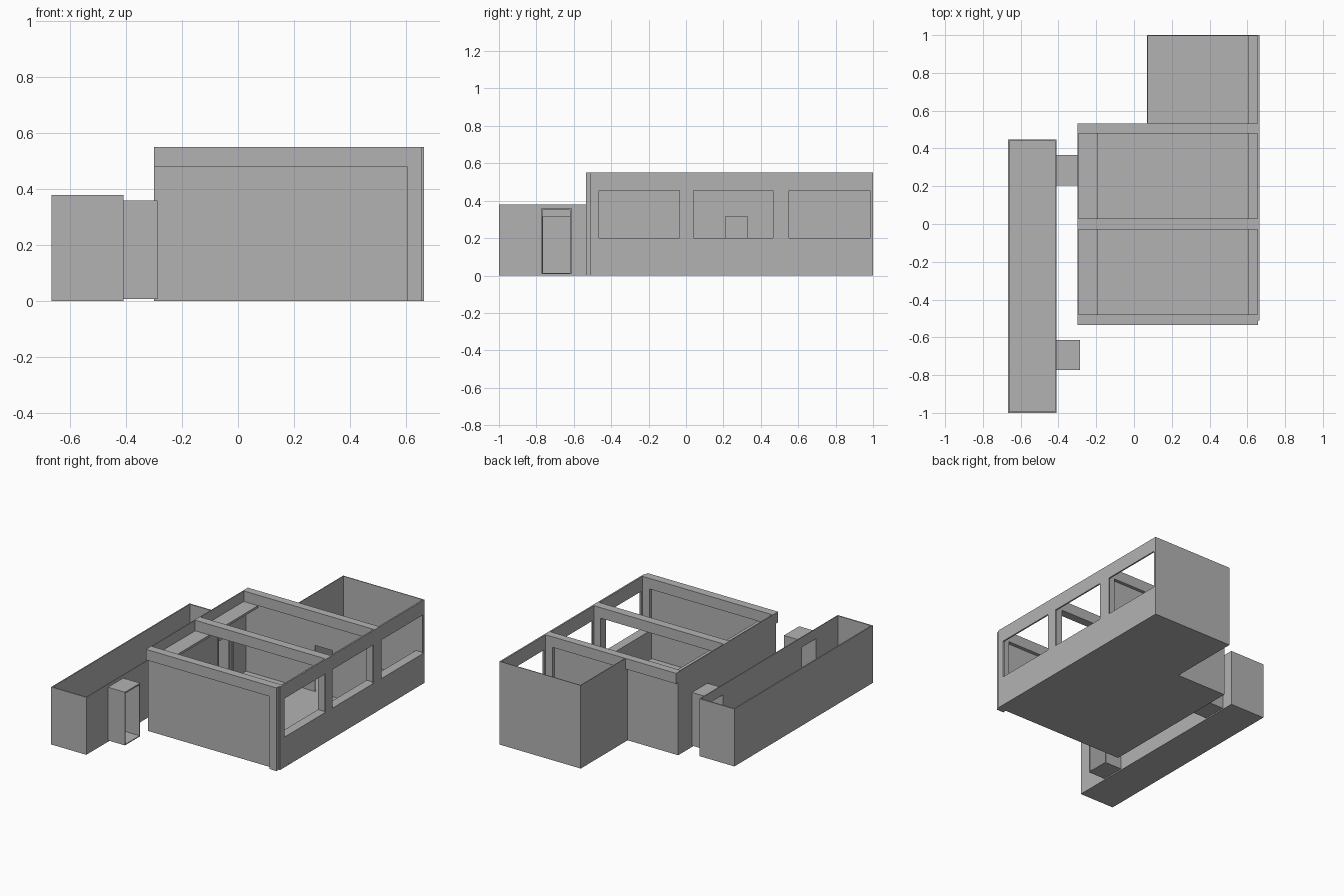
import bpy, bmesh
from mathutils import Vector

old = bpy.data.objects.get("Cube")
if old:
    bpy.data.objects.remove(old)

grey = bpy.data.materials.new("plain_grey")
grey.use_nodes = True
grey.diffuse_color = (0.45, 0.45, 0.45, 1)
grey.node_tree.nodes["Principled BSDF"].inputs["Base Color"].default_value = (0.45, 0.45, 0.45, 1)


def finish(name, bm):
    bmesh.ops.recalc_face_normals(bm, faces=bm.faces)
    mesh = bpy.data.meshes.new(name)
    bm.to_mesh(mesh)
    bm.free()
    mesh.materials.append(grey)
    obj = bpy.data.objects.new(name, mesh)
    bpy.context.collection.objects.link(obj)
    return obj


def box(name, x, y, z):
    """Box from (low, high) ranges on each axis."""
    bm = bmesh.new()
    bmesh.ops.create_cube(bm, size=1)
    for v in bm.verts:
        v.co = [r[0] + (c + 0.5) * (r[1] - r[0]) for r, c in zip((x, y, z), v.co)]
    return finish(name, bm)


def wall(name, axis, depth, span, height, openings=()):
    """Upright wall facing an axis, with rectangular openings (a0, a1, z0, z1)."""
    def place(a, z):
        return Vector((depth[0], a, z)) if axis == "x" else Vector((a, depth[0], z))
    cuts_a = sorted(set(span) | {a for o in openings for a in o[:2]})
    cuts_z = sorted(set(height) | {z for o in openings for z in o[2:]})
    bm = bmesh.new()
    for a0, a1 in zip(cuts_a, cuts_a[1:]):
        for z0, z1 in zip(cuts_z, cuts_z[1:]):
            a, z = (a0 + a1) / 2, (z0 + z1) / 2
            if any(o[0] < a < o[1] and o[2] < z < o[3] for o in openings):
                continue
            bm.faces.new([bm.verts.new(place(*p)) for p in
                          ((a0, z0), (a1, z0), (a1, z1), (a0, z1))])
    bmesh.ops.remove_doubles(bm, verts=bm.verts, dist=0.0001)
    made = bmesh.ops.extrude_face_region(bm, geom=bm.faces[:], use_keep_orig=True)
    thick = depth[1] - depth[0]
    shift = (thick, 0, 0) if axis == "x" else (0, thick, 0)
    bmesh.ops.translate(bm, vec=shift,
                        verts=[g for g in made["geom"] if isinstance(g, bmesh.types.BMVert)])
    bmesh.ops.recalc_face_normals(bm, faces=bm.faces)
    bmesh.ops.dissolve_limit(bm, angle_limit=0.01, verts=bm.verts, edges=bm.edges)
    return finish(name, bm)


TOP, FLOOR, DOOR = 0.55, 0.01, 0.315
FULL = (0, TOP)
WEST, EAST, WING = -0.30, 0.665, 0.07
SILL = 0.2

# Floors of the hall and its rear wing
box("hall_floor", (WEST, EAST), (-0.51, 0.51), (0, FLOOR))
box("wing_floor", (WING, EAST), (0.51, 1.0), (0, FLOOR))

# Outer walls
windows = [(a, b, SILL, 0.455) for a, b in ((-0.465, -0.035), (0.04, 0.465), (0.55, 0.985))]
wall("window_wall", "x", (0.655, EAST), (-0.51, 1.0), FULL, windows)
wall("west_wall", "x", (WEST, WEST + 0.006), (-0.51, 0.51), FULL, [(0.205, 0.33, FLOOR, DOOR)])
wall("front_wall", "y", (-0.51, -0.504), (WEST, 0.66), FULL)
wall("rear_wall", "y", (0.504, 0.51), (WEST, 0.66), FULL, [(0.21, 0.34, FLOOR, DOOR)])
wall("wing_west_wall", "x", (WING, WING + 0.005), (0.505, 1.0), FULL)
wall("wing_end_wall", "y", (0.995, 1.0), (WING, 0.66), FULL)

# Frames: a column beside the windows carrying a beam across the hall
for label, y0, y1 in (("front", -0.535, -0.48), ("middle", -0.028, 0.028), ("rear", 0.48, 0.532)):
    box(label + "_column", (0.605, 0.656), (y0, y1), (0, TOP))
    box(label + "_beam", (WEST, 0.656), (y0, y1), (0.48, TOP))

# Low ledges under the windows and high shelves along the west wall
for label, y0, y1 in (("front", -0.48, -0.028), ("middle", 0.028, 0.48), ("wing", 0.532, 0.995)):
    box(label + "_window_ledge", (0.605, 0.656), (y0, y1), (0, SILL))
    if label != "wing":
        box(label + "_high_shelf", (WEST + 0.005, -0.19), (y0, y1), (0.465, 0.48))

# Open-topped side corridor
LOW = (0, 0.38)
box("corridor_floor", (-0.667, -0.41), (-1.0, 0.447), (0, FLOOR))
wall("corridor_outer_wall", "x", (-0.667, -0.659), (-1.0, 0.447), LOW)
wall("corridor_inner_wall", "x", (-0.416, -0.41), (-1.0, 0.447), LOW,
     [(-0.765, -0.62, FLOOR, DOOR), (0.21, 0.33, FLOOR, DOOR)])
for label, y0 in (("front", -1.0), ("rear", 0.439)):
    wall("corridor_" + label + "_wall", "y", (y0, y0 + 0.008), (-0.66, -0.414), LOW)

# Connecting passages, open at both ends
for label, y0, y1 in (("front", -0.772, -0.613), ("rear", 0.205, 0.365)):
    x = (-0.412, -0.287)
    box(label + "_passage_floor", x, (y0, y1), (0.008, 0.014))
    box(label + "_passage_roof", x, (y0, y1), (0.35, 0.36))
    for side, a in (("near", y0), ("far", y1 - 0.006)):
        box(label + "_passage_" + side + "_wall", x, (a, a + 0.006), (0.01, 0.355))
